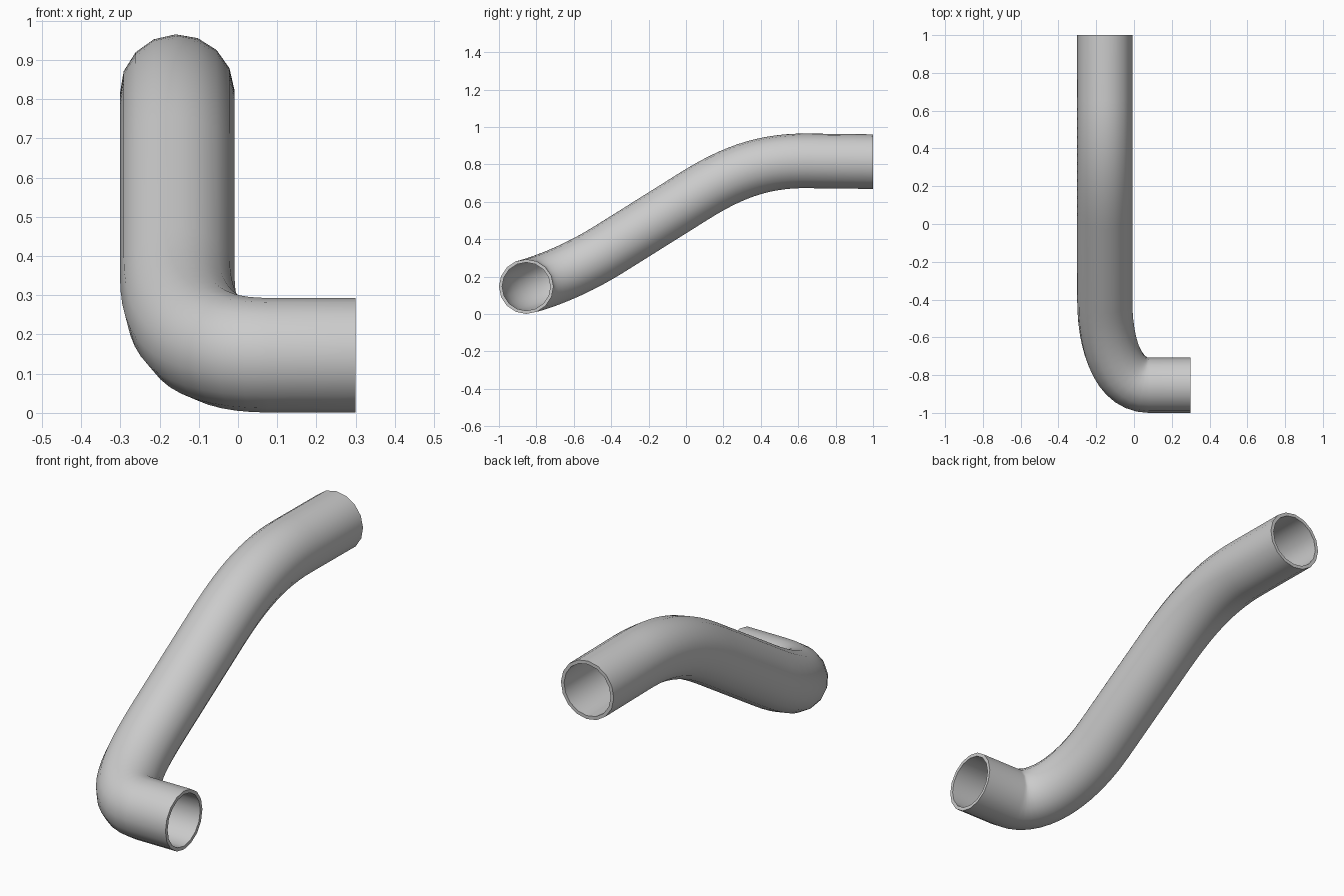
import bpy
import bmesh
import math
from mathutils import Vector
from mathutils.geometry import interpolate_bezier

cube = bpy.data.objects.get("Cube")
if cube:
    bpy.data.objects.remove(cube, do_unlink=True)

SIDES, OUTER, INNER = 16, 0.146, 0.129
STEPS = 14


def material(name, color):
    mat = bpy.data.materials.new(name)
    mat.use_nodes = True
    mat.diffuse_color = color
    bsdf = next(n for n in mat.node_tree.nodes if n.type == 'BSDF_PRINCIPLED')
    bsdf.inputs["Base Color"].default_value = color
    return mat


def bend(*points):
    return interpolate_bezier(*[Vector(p) for p in points], STEPS)


# Centre line: side inlet, lower elbow, rising straight, upper bend, back outlet
X = -0.155
path = [Vector((0.299, -0.854, 0.147))]
path += bend((0.08, -0.854, 0.147), (-0.08, -0.854, 0.147), (X, -0.65, 0.195), (X, -0.4, 0.353))
path += bend((X, 0.05, 0.635), (X, 0.25, 0.76), (X, 0.42, 0.822), (X, 0.65, 0.819))
path.append(Vector((X, 1.0, 0.815)))

# Tangents, with the two end cuts square to the axes
tangents = [(path[min(i + 1, len(path) - 1)] - path[max(i - 1, 0)]).normalized()
            for i in range(len(path))]
tangents[0] = Vector((-1, 0, 0))
tangents[-1] = Vector((0, 1, 0))

# Sweep outer and inner walls along the path
bm = bmesh.new()
up, last = Vector((0, 0, 1)), tangents[0]
walls = {OUTER: [], INNER: []}
for point, tangent in zip(path, tangents):
    up = last.rotation_difference(tangent) @ up
    up = (up - tangent * up.dot(tangent)).normalized()
    side, last = tangent.cross(up), tangent
    for radius, rings in walls.items():
        rings.append([bm.verts.new(point + radius * (up * math.cos(a) + side * math.sin(a)))
                      for a in (math.tau * k / SIDES for k in range(SIDES))])


def bridge(a, b):
    for k in range(SIDES):
        n = (k + 1) % SIDES
        bm.faces.new((a[k], a[n], b[n], b[k]))


for rings in walls.values():
    for a, b in zip(rings, rings[1:]):
        bridge(a, b)
# Rims joining the walls at both ends
for end in (0, -1):
    bridge(walls[OUTER][end], walls[INNER][end])
bmesh.ops.recalc_face_normals(bm, faces=bm.faces)

mesh = bpy.data.meshes.new("bent_pipe")
bm.to_mesh(mesh)
bm.free()
mesh.materials.append(material("plain grey", (0.6, 0.6, 0.6, 1)))
pipe = bpy.data.objects.new("bent_pipe", mesh)
bpy.context.collection.objects.link(pipe)

# Smooth walls, crisp rims
bpy.ops.object.select_all(action='DESELECT')
pipe.select_set(True)
bpy.context.view_layer.objects.active = pipe
bpy.ops.object.shade_smooth_by_angle(angle=math.radians(40))
